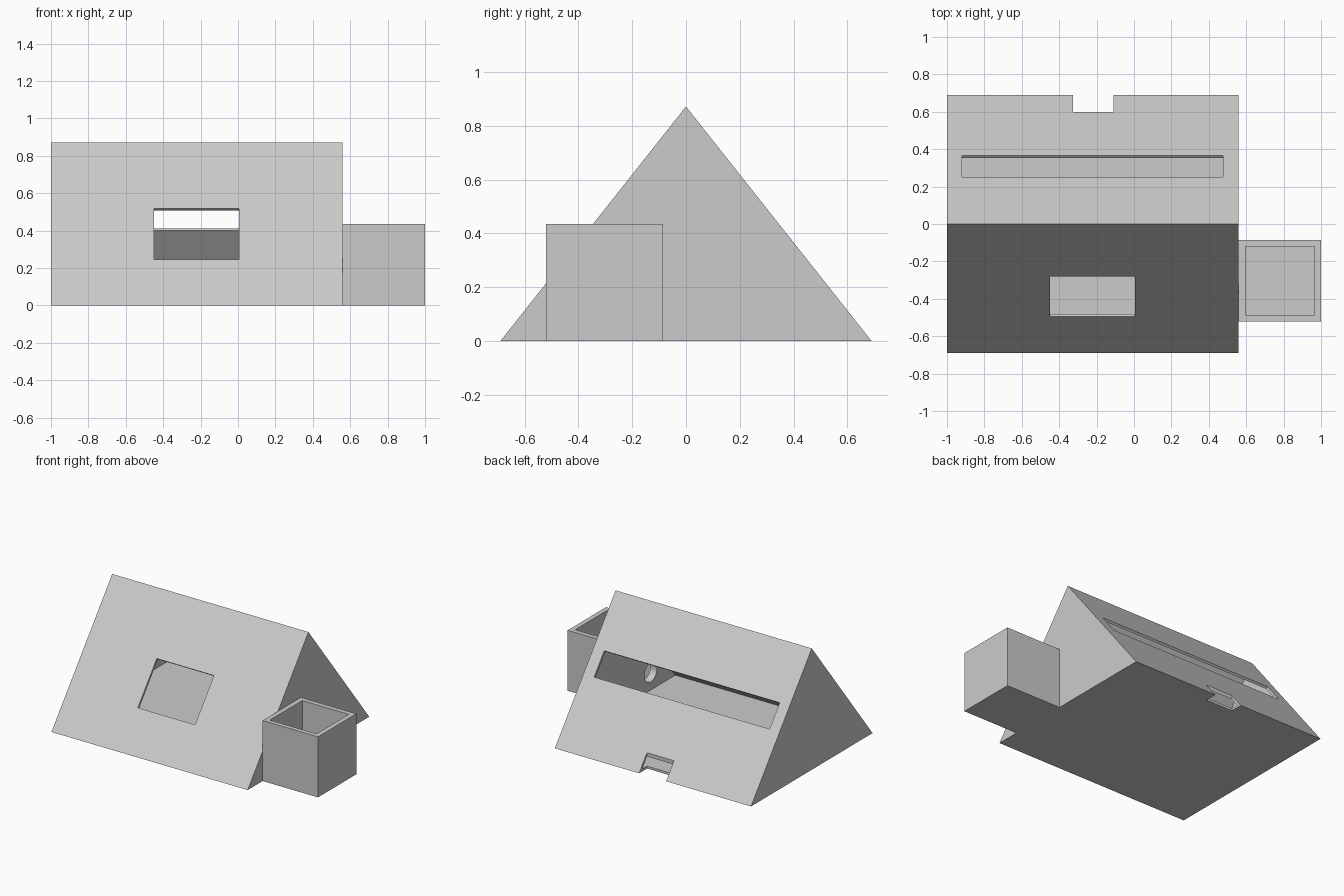
import bpy, bmesh, math
from mathutils import Matrix

cube = bpy.data.objects.get("Cube")
if cube:
    bpy.data.objects.remove(cube, do_unlink=True)

grey = bpy.data.materials.new("light grey")
grey.use_nodes = True
tone = (0.6, 0.6, 0.6, 1)
grey.diffuse_color = tone
grey.node_tree.nodes["Principled BSDF"].inputs["Base Color"].default_value = tone

HALF, HEIGHT, WALL = 0.69, 0.872, 0.017
LEFT, RIGHT = -1.0, 0.56
SLOPE = math.atan2(HEIGHT, HALF)


def make(name, bm):
    bmesh.ops.recalc_face_normals(bm, faces=bm.faces)
    mesh = bpy.data.meshes.new(name)
    bm.to_mesh(mesh)
    bm.free()
    mesh.materials.append(grey)
    obj = bpy.data.objects.new(name, mesh)
    bpy.context.collection.objects.link(obj)
    return obj


def box(name, low, high):
    bm = bmesh.new()
    size = [b - a for a, b in zip(low, high)]
    mid = [(a + b) / 2 for a, b in zip(low, high)]
    bmesh.ops.create_cube(bm, size=1, matrix=Matrix.Translation(mid) @ Matrix.Diagonal((*size, 1)))
    return make(name, bm)


def prism(name, x0, x1, half, base, top):
    bm = bmesh.new()
    end = bm.faces.new([bm.verts.new((x0, y, z)) for y, z in ((-half, base), (half, base), (0, top))])
    side = bmesh.ops.extrude_face_region(bm, geom=[end])["geom"]
    verts = [v for v in side if isinstance(v, bmesh.types.BMVert)]
    bmesh.ops.translate(bm, verts=verts, vec=(x1 - x0, 0, 0))
    return make(name, bm)


def slope_cutter(name, x0, x1, y0, y1):
    # Box lying square to the front (y < 0) or back slope
    y = (y0 + y1) / 2
    z = HEIGHT * (1 - abs(y) / HALF)
    tilt = SLOPE if y < 0 else -SLOPE
    size = (x1 - x0, (y1 - y0) / math.cos(SLOPE), 0.1, 1)
    bm = bmesh.new()
    bmesh.ops.create_cube(bm, size=1, matrix=Matrix.Translation(((x0 + x1) / 2, y, z))
                          @ Matrix.Rotation(tilt, 4, 'X') @ Matrix.Diagonal(size))
    return make(name, bm)


def cut(target, cutter):
    mod = target.modifiers.new("cut", 'BOOLEAN')
    mod.operation = 'DIFFERENCE'
    mod.solver = 'EXACT'
    mod.object = cutter
    bpy.context.view_layer.update()
    result = bpy.data.meshes.new_from_object(target.evaluated_get(bpy.context.evaluated_depsgraph_get()))
    target.modifiers.clear()
    target.data = result


# Hollow wedge body
body = prism("wedge_body", LEFT, RIGHT, HALF, 0, HEIGHT)
inner_top = HEIGHT - WALL / math.cos(SLOPE)
inner_half = (inner_top - WALL) * HALF / HEIGHT
cutters = [
    prism("cavity_cutter", LEFT + WALL, RIGHT - WALL, inner_half, WALL, inner_top),
    slope_cutter("window_cutter", -0.45, 0.005, -0.495, -0.28),
    slope_cutter("slot_cutter", -0.92, 0.475, 0.25, 0.365),
    box("notch_cutter", (-0.325, 0.6, -0.1), (-0.11, 0.8, 0.3)),
]
for cutter in cutters:
    cut(body, cutter)

# Open bin on the side
bin_box = box("side_bin", (RIGHT, -0.52, 0), (1, -0.085, 0.435))
cutters.append(box("bin_cutter", (0.595, -0.487, 0.035), (0.965, -0.12, 0.6)))
cut(bin_box, cutters[-1])

# Round port joining the bin to the body
bm = bmesh.new()
bmesh.ops.create_cone(bm, cap_ends=True, segments=32, radius1=0.07, radius2=0.07, depth=0.2,
                      matrix=Matrix.Translation((0.57, -0.375, 0.145)) @ Matrix.Rotation(math.pi / 2, 4, 'Y'))
port = make("port_cutter", bm)
cutters.append(port)
cut(body, port)
cut(bin_box, port)

for cutter in cutters:
    bpy.data.objects.remove(cutter, do_unlink=True)
